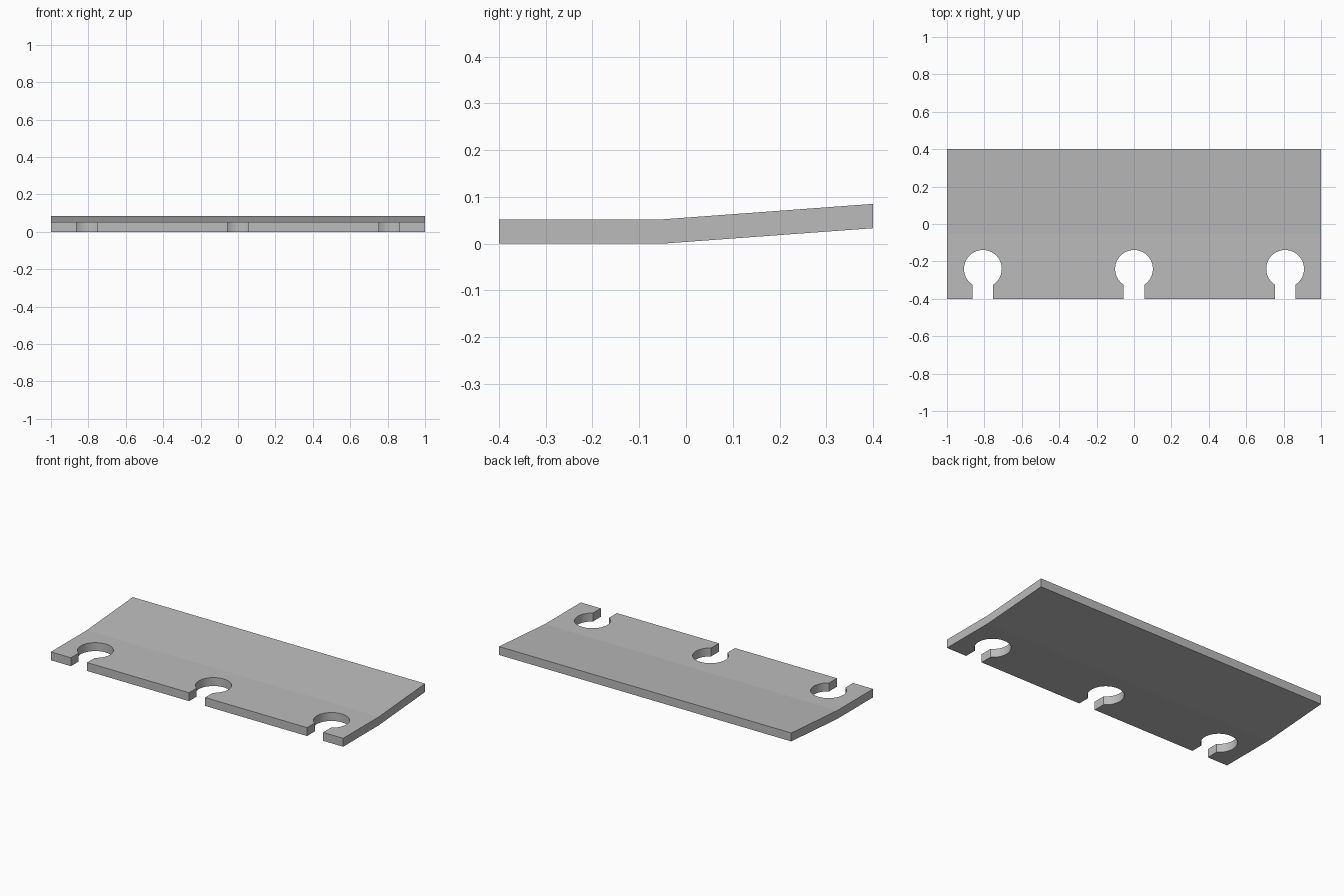
import bpy, bmesh, math

cube = bpy.data.objects.get("Cube")
if cube:
    bpy.data.objects.remove(cube, do_unlink=True)

HALF_X, HALF_Y = 1.0, 0.4
BEND_Y, RISE, THICK = -0.05, 0.033, 0.052
HOLE_Y, HOLE_R, SLOT = -0.24, 0.101, 0.055
HOLES = (-0.808, 0.0, 0.808)
STEPS = 40

steel = bpy.data.materials.new("plain grey")
steel.use_nodes = True
grey = (0.5, 0.5, 0.5, 1.0)
steel.diffuse_color = grey
steel.node_tree.nodes["Principled BSDF"].inputs["Base Color"].default_value = grey


def keyhole(cx):
    """Open slot leading into a round hole, traced from left to right."""
    gap = math.asin(SLOT / HOLE_R)
    points = [(cx - SLOT, -HALF_Y)]
    for i in range(STEPS + 1):
        a = -math.pi / 2 - gap - (2 * math.pi - 2 * gap) * i / STEPS
        points.append((cx + HOLE_R * math.cos(a), HOLE_Y + HOLE_R * math.sin(a)))
    return points + [(cx + SLOT, -HALF_Y)]


# Flat front part outline with its three keyholes
outline = [(-HALF_X, -HALF_Y)]
for cx in HOLES:
    outline += keyhole(cx)
outline += [(HALF_X, -HALF_Y), (HALF_X, BEND_Y), (-HALF_X, BEND_Y)]

bm = bmesh.new()
verts = [bm.verts.new((x, y, 0)) for x, y in outline]
bm.faces.new(verts)

# Raised rear part, joined along the bend
rear = [bm.verts.new((x, HALF_Y, RISE)) for x in (HALF_X, -HALF_X)]
bm.faces.new([verts[-1], verts[-2]] + rear)

# Give the sheet its thickness
base = bm.faces[:]
result = bmesh.ops.extrude_face_region(bm, geom=base, use_keep_orig=True)
top = [v for v in result["geom"] if isinstance(v, bmesh.types.BMVert)]
bmesh.ops.translate(bm, verts=top, vec=(0, 0, THICK))
bmesh.ops.recalc_face_normals(bm, faces=bm.faces[:])

# Round hole walls are smooth, everything else is flat
for f in bm.faces:
    f.smooth = len(f.verts) == 4 and all(
        min(abs(math.hypot(v.co.x - cx, v.co.y - HOLE_Y) - HOLE_R)
            for cx in HOLES) < 0.0001 for v in f.verts)

mesh = bpy.data.meshes.new("bent_plate")
bm.to_mesh(mesh)
bm.free()
mesh.materials.append(steel)
plate = bpy.data.objects.new("bent_plate", mesh)
bpy.context.collection.objects.link(plate)
